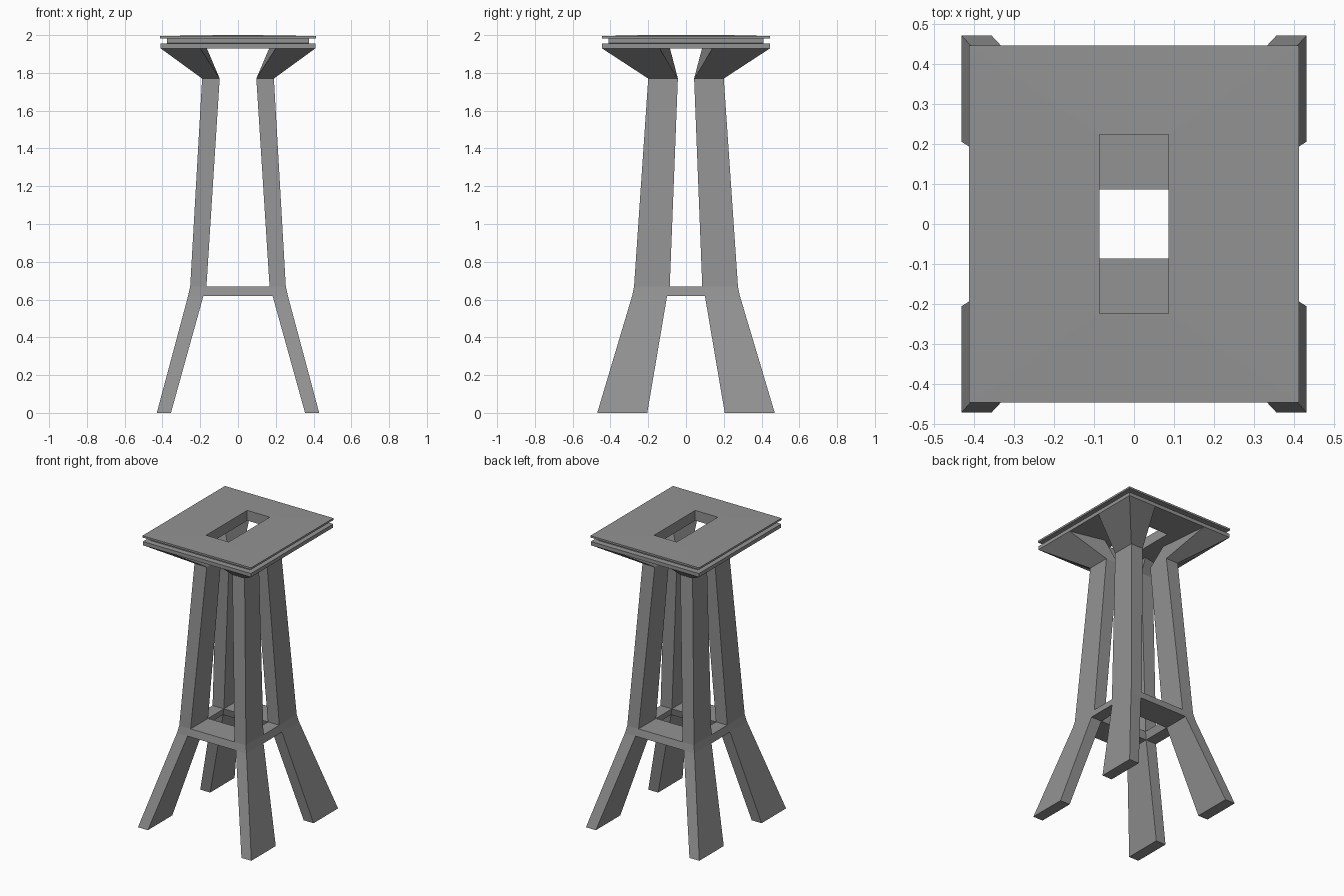
import bpy, bmesh

if "Cube" in bpy.data.objects:
    bpy.data.objects.remove(bpy.data.objects["Cube"])

# Dark grey paint shared by every part
paint = bpy.data.materials.new("dark_grey")
paint.diffuse_color = (0.29, 0.29, 0.29, 1)
paint.use_nodes = True
paint.node_tree.nodes["Principled BSDF"].inputs["Base Color"].default_value = paint.diffuse_color


def make_object(name, bm, mirror=False):
    mesh = bpy.data.meshes.new(name)
    bm.to_mesh(mesh)
    bm.free()
    mesh.materials.append(paint)
    obj = bpy.data.objects.new(name, mesh)
    bpy.context.collection.objects.link(obj)
    if mirror:
        mod = obj.modifiers.new("Mirror", 'MIRROR')
        mod.use_axis = (True, True, False)
    return obj


def rect(x0, x1, y0, y1, z):
    return [(x0, y0, z), (x1, y0, z), (x1, y1, z), (x0, y1, z)]


def loft(bm, sections, skip=(), bottom=True, top=True):
    """Join four-cornered sections upwards; skip holds (level, side) openings."""
    rows = [[bm.verts.new(p) for p in s] for s in sections]
    for i, (a, b) in enumerate(zip(rows, rows[1:])):
        for k in range(4):
            if (i, k) not in skip:
                n = (k + 1) % 4
                bm.faces.new((a[k], a[n], b[n], b[k]))
    if bottom:
        bm.faces.new(rows[0][::-1])
    if top:
        bm.faces.new(rows[-1])


# Legs: splayed foot, knee at the rails, tapered shaft, flared head
bm = bmesh.new()
loft(bm, [
    rect(0.355, 0.43, 0.205, 0.47, 0),
    rect(0.183, 0.264, 0.10, 0.285, 0.62),
    rect(0.167, 0.253, 0.086, 0.275, 0.67),
    rect(0.097, 0.19, 0.043, 0.20, 1.77),
    [(0.165, 0.085, 1.93), (0.41, 0.14, 1.93), (0.41, 0.445, 1.93), (0.20, 0.445, 1.93)],
], skip={(1, 0), (1, 3)}, top=False)
make_object("legs", bm, mirror=True)

# Rails between the knees, open where they meet the legs and the mirror planes
bm = bmesh.new()
loft(bm, [rect(0, 0.183, 0.10, 0.285, 0.62), rect(0, 0.167, 0.086, 0.275, 0.67)],
     skip={(0, 1), (0, 3)})
make_object("front_and_back_rails", bm, mirror=True)

bm = bmesh.new()
loft(bm, [rect(0.183, 0.264, 0, 0.10, 0.62), rect(0.167, 0.253, 0, 0.086, 0.67)],
     skip={(0, 0), (0, 2)})
make_object("side_rails", bm, mirror=True)

# Seat: two thin slabs with a groove between, and a rectangular hand hole
profile = [(0.086, 0.223, 1.93), (0.41, 0.445, 1.93), (0.41, 0.445, 1.955),
           (0.375, 0.41, 1.957), (0.375, 0.41, 1.982), (0.412, 0.446, 1.982),
           (0.412, 0.446, 1.995), (0.086, 0.223, 2.0)]
bm = bmesh.new()
loops = [[bm.verts.new(p) for p in rect(-x, x, -y, y, z)] for x, y, z in profile]
for a, b in zip(loops, loops[1:] + loops[:1]):
    for k in range(4):
        n = (k + 1) % 4
        bm.faces.new((a[k], a[n], b[n], b[k]))
bmesh.ops.recalc_face_normals(bm, faces=bm.faces)
make_object("seat", bm)
